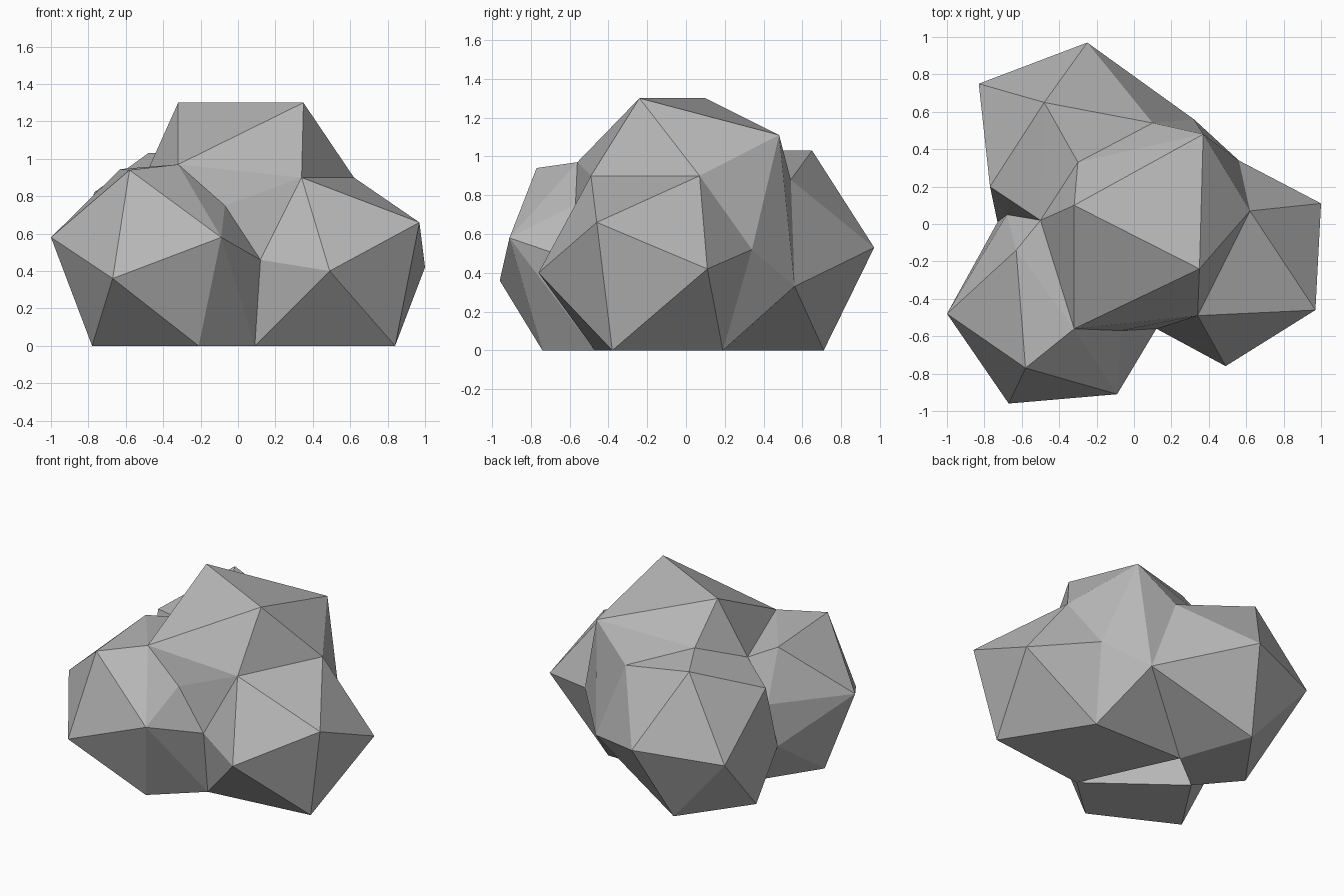
import bpy
import bmesh

default_cube = bpy.data.objects.get("Cube")
if default_cube:
    bpy.data.objects.remove(default_cube, do_unlink=True)

# One plain stone colour
STONE = (0.48, 0.48, 0.48, 1.0)
stone = bpy.data.materials.new("stone_grey")
stone.use_nodes = True
stone.diffuse_color = STONE
shader = next(n for n in stone.node_tree.nodes if n.type == "BSDF_PRINCIPLED")
shader.inputs["Base Color"].default_value = STONE
shader.inputs["Roughness"].default_value = 0.9


def boulder(name, corners):
    """Flat-faced boulder: the convex hull of its corners."""
    bm = bmesh.new()
    for corner in corners:
        bm.verts.new(corner)
    hull = bmesh.ops.convex_hull(bm, input=bm.verts[:])
    loose = {g for g in hull["geom_interior"] + hull["geom_unused"]
             if isinstance(g, bmesh.types.BMVert)}
    bmesh.ops.delete(bm, geom=list(loose), context="VERTS")
    bmesh.ops.recalc_face_normals(bm, faces=bm.faces[:])
    mesh = bpy.data.meshes.new(name)
    bm.to_mesh(mesh)
    bm.free()
    mesh.materials.append(stone)
    obj = bpy.data.objects.new(name, mesh)
    bpy.context.scene.collection.objects.link(obj)
    return obj


# Corners shared where neighbouring boulders meet
front_shoulder = (-.32, -.56, .97)
front_notch = (-.07, -.57, .75)
front_valley = (.12, -.56, .46)
front_foot = (.09, -.47, 0)
side_shoulder_front = (.34, -.49, .9)
side_shoulder_back = (.62, .07, .9)
side_valley = (.56, .34, .52)
side_foot = (.48, .19, 0)
back_valley = (.32, .56, .33)
back_notch = (.1, .54, .88)
back_shoulder = (-.3, .33, 1.03)
back_foot = (-.22, .2, 0)
saddle = (-.5, .02, .9)
cleft_top = (-.68, .05, .62)
cleft_middle = (-.73, .01, .32)
cleft_foot = (-.5, -.02, 0)

# Tall boulder in the middle
boulder("middle_boulder", [
    (-.32, .1, 1.3), (.35, -.24, 1.3), (.37, .48, 1.11),
    front_shoulder, front_notch, front_valley, front_foot,
    side_shoulder_front, side_shoulder_back, side_valley, side_foot,
    back_valley, back_notch, back_shoulder, back_foot, saddle])

# Boulder on the model's left
boulder("left_boulder", [
    (.97, -.46, .66), (1, .11, .42), (.49, -.76, .4), (.84, -.38, 0),
    side_shoulder_front, side_shoulder_back, side_valley, side_foot,
    front_valley, front_foot])

# Boulder at the front on the model's right
boulder("front_right_boulder", [
    (-.58, -.77, .94), (-.63, -.14, .945), (-1, -.48, .58),
    (-.67, -.96, .36), (-.09, -.91, .58), (-.21, -.74, 0), (-.78, -.45, 0),
    front_shoulder, front_notch, front_valley, front_foot,
    saddle, cleft_top, cleft_middle, cleft_foot])

# Boulder at the back
boulder("back_boulder", [
    (-.48, .65, 1.03), (-.25, .97, .53), (-.83, .75, .49),
    (-.77, .2, .82), (-.4, .71, 0), (-.73, .25, 0),
    back_valley, back_notch, back_shoulder, back_foot,
    saddle, cleft_top, cleft_middle, cleft_foot])
